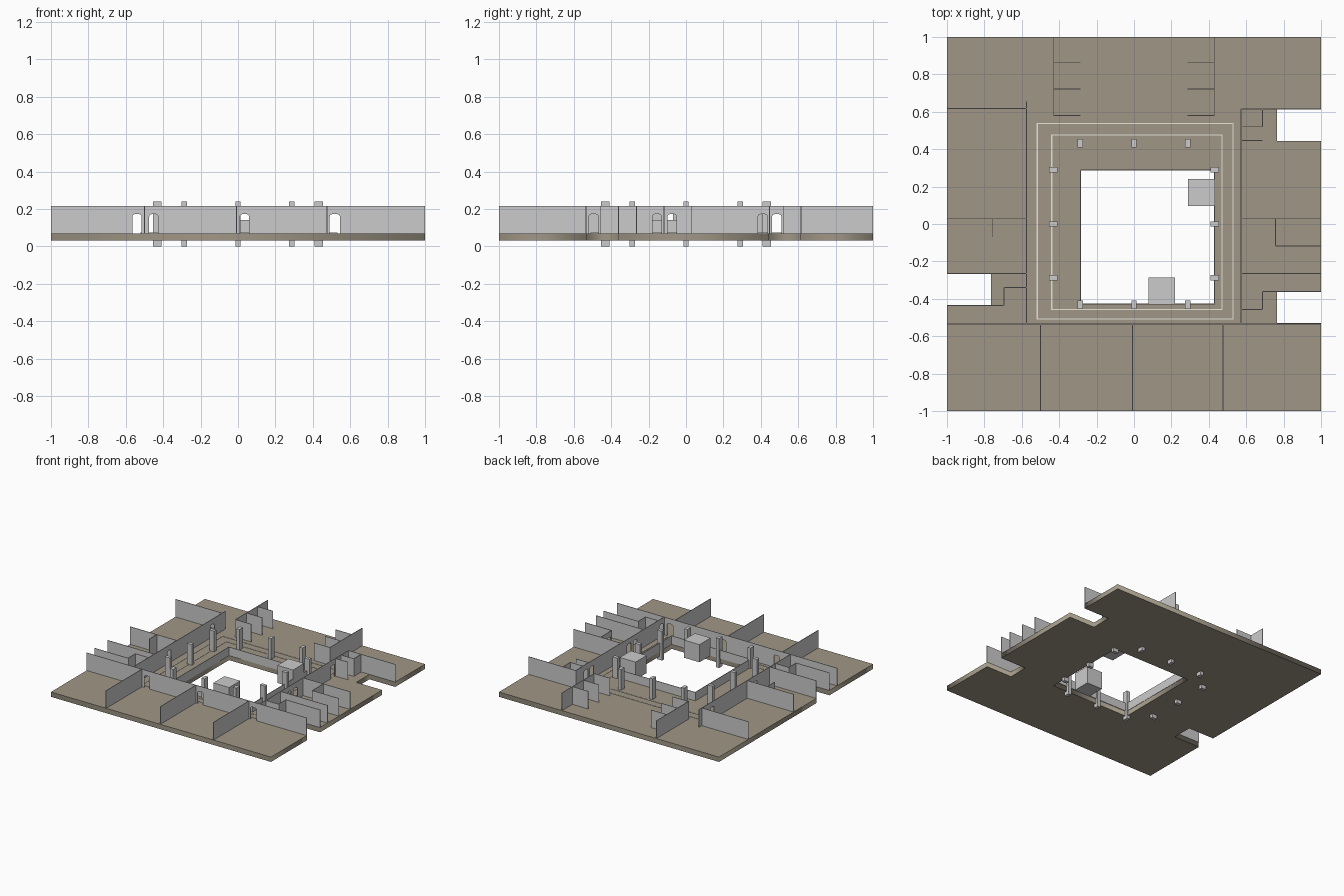
import bpy, bmesh, math
from mathutils import Vector

if "Cube" in bpy.data.objects:
    bpy.data.objects.remove(bpy.data.objects["Cube"])

FLOOR, TOP, T = 0.07, 0.215, 0.005

brown = bpy.data.materials.new("floor_brown")
brown.diffuse_color = (0.35, 0.31, 0.24, 1)
brown.use_nodes = True
brown.node_tree.nodes["Principled BSDF"].inputs["Base Color"].default_value = brown.diffuse_color
pale = bpy.data.materials.new("pale_line")
pale.diffuse_color = (0.8, 0.78, 0.7, 1)
pale.use_nodes = True
pale.node_tree.nodes["Principled BSDF"].inputs["Base Color"].default_value = pale.diffuse_color


def finish(name, bm, mat=None):
    bmesh.ops.recalc_face_normals(bm, faces=bm.faces)
    me = bpy.data.meshes.new(name)
    bm.to_mesh(me)
    bm.free()
    ob = bpy.data.objects.new(name, me)
    bpy.context.collection.objects.link(ob)
    if mat:
        me.materials.append(mat)
    return ob


def box(name, x0, x1, y0, y1, z0, z1, mat=None):
    bm = bmesh.new()
    bmesh.ops.create_cube(bm, size=1)
    for v in bm.verts:
        v.co = Vector((x0 + (v.co.x + .5) * (x1 - x0), y0 + (v.co.y + .5) * (y1 - y0),
                       z0 + (v.co.z + .5) * (z1 - z0)))
    return finish(name, bm, mat)


def wall(name, axis, pos, a, b, doors=(), top=TOP):
    """Thin wall along an axis; each door is an arched notch (start, end)."""
    pts = [(a, FLOOR)]
    for d0, d1 in sorted(doors):
        r, h = 0.014, 0.172
        pts.append((d0, FLOOR))
        for cx, start in ((d0 + r, 180), (d1 - r, 90)):
            for k in range(4):
                t = math.radians(start - 30 * k)
                pts.append((cx + r * math.cos(t), h - r + r * math.sin(t)))
        pts.append((d1, FLOOR))
    pts += [(b, FLOOR), (b, top), (a, top)]
    bm = bmesh.new()
    lo = pos - T / 2
    vs = [bm.verts.new((u, lo, z) if axis == 'x' else (lo, u, z)) for u, z in pts]
    face = bm.faces.new(vs)
    res = bmesh.ops.extrude_face_region(bm, geom=[face])
    off = Vector((0, T, 0)) if axis == 'x' else Vector((T, 0, 0))
    bmesh.ops.translate(bm, vec=off, verts=[g for g in res['geom'] if isinstance(g, bmesh.types.BMVert)])
    return finish(name, bm)


# floor slab with three edge notches and the courtyard opening
outline = [(-1, -1), (1, -1), (1, -.53), (.765, -.53), (.765, -.363), (1, -.363), (1, .443),
           (.765, .443), (.765, .613), (1, .613), (1, 1), (-1, 1),
           (-1, -.265), (-.765, -.265), (-.765, -.433), (-1, -.433)]
court = [(-.285, -.43), (-.285, .29), (.43, .29), (.43, -.43)]
cu = bpy.data.curves.new("floor_slab", 'CURVE')
cu.dimensions, cu.fill_mode, cu.extrude = '2D', 'BOTH', 0.02
for loop in (outline, court):
    sp = cu.splines.new('POLY')
    sp.points.add(len(loop) - 1)
    for p, (x, y) in zip(sp.points, loop):
        p.co = (x, y, 0, 1)
    sp.use_cyclic_u = True
cu.materials.append(brown)
slab = bpy.data.objects.new("floor_slab", cu)
slab.location.z = 0.05
bpy.context.collection.objects.link(slab)
bpy.context.view_layer.objects.active = slab
slab.select_set(True)
bpy.ops.object.convert(target='MESH')

# long gallery walls with arched doors
wall("front_wall", 'x', -.535, -1, 1, [(-.565, -.515), (-.475, -.427), (.01, .06), (.49, .545)])
wall("left_wall", 'y', -.575, -.535, .655, [(-.10, -.05), (.46, .51)])
wall("right_wall", 'y', .572, -.535, .615,
     [(-.52, -.468), (-.18, -.13), (-.10, -.05), (.385, .435), (.46, .51)])

# front room partitions
for x in (-.5, -.008, .475):
    wall("front_partition", 'y', x, -1, -.535)

# back room side walls and stubs, mirrored
for s in (-1, 1):
    wall("back_side_wall", 'y', s * .429, .578, 1)
    for y in (.58, .722, .862):
        wall("back_stub", 'x', y, *sorted((s * .285, s * .429)))

# left and right room partitions: axis, position, start, end
parts = [
    ('x', .617, -1, -.575), ('x', .028, -1, -.575), ('y', -.758, -.07, .028),
    ('x', -.265, -1, -.575), ('x', -.34, -.695, -.575), ('y', -.695, -.435, -.34),
    ('x', -.435, -1, -.695),
    ('x', .616, .572, 1), ('y', .688, .52, .616), ('x', .52, .572, .688),
    ('x', .446, .572, .688), ('x', .028, .572, 1), ('x', -.117, .757, 1),
    ('x', -.265, .572, 1), ('x', -.362, .688, 1), ('y', .688, -.457, -.362),
    ('x', -.457, .572, .688)]
for p in parts:
    wall("room_partition", *p)
wall("room_partition", 'y', .757, -.117, .028, [(-.10, -.05)])

# low courtyard parapet
for axis, pos, a, b in (('y', -.285, -.43, .29), ('y', .43, -.43, .29), ('x', -.427, -.285, .43),
                        ('x', .288, -.285, .13), ('x', .288, .13, .43)):
    wall("courtyard_parapet", axis, pos, a, b, top=.14)

# courtyard blocks
box("front_block", .077, .22, -.43, -.285, FLOOR, TOP)
box("right_block", .29, .433, .097, .24, FLOOR, TOP)

# columns on the four sides of the gallery
hw, hl = .014, .0225
for s in (-1, 1):
    for x in (-.287, 0, .287):
        box("column", x - hw, x + hw, s * .431 - hl, s * .431 + hl, 0, .24)
    for y in (-.287, 0, .29):
        box("column", s * .432 - hl, s * .432 + hl, y - hw, y + hw, 0, .24)

# thin floor lines around the courtyard
for x0, x1, y0, y1 in ((-.517, .53, -.507, .538), (-.44, .47, -.457, .475)):
    w, z0, z1 = .003, FLOOR - .002, FLOOR + .003
    for y in (y0, y1):
        box("floor_line", x0 - w, x1 + w, y - w, y + w, z0, z1, pale)
    for x in (x0, x1):
        box("floor_line", x - w, x + w, y0 + w, y1 - w, z0, z1, pale)
